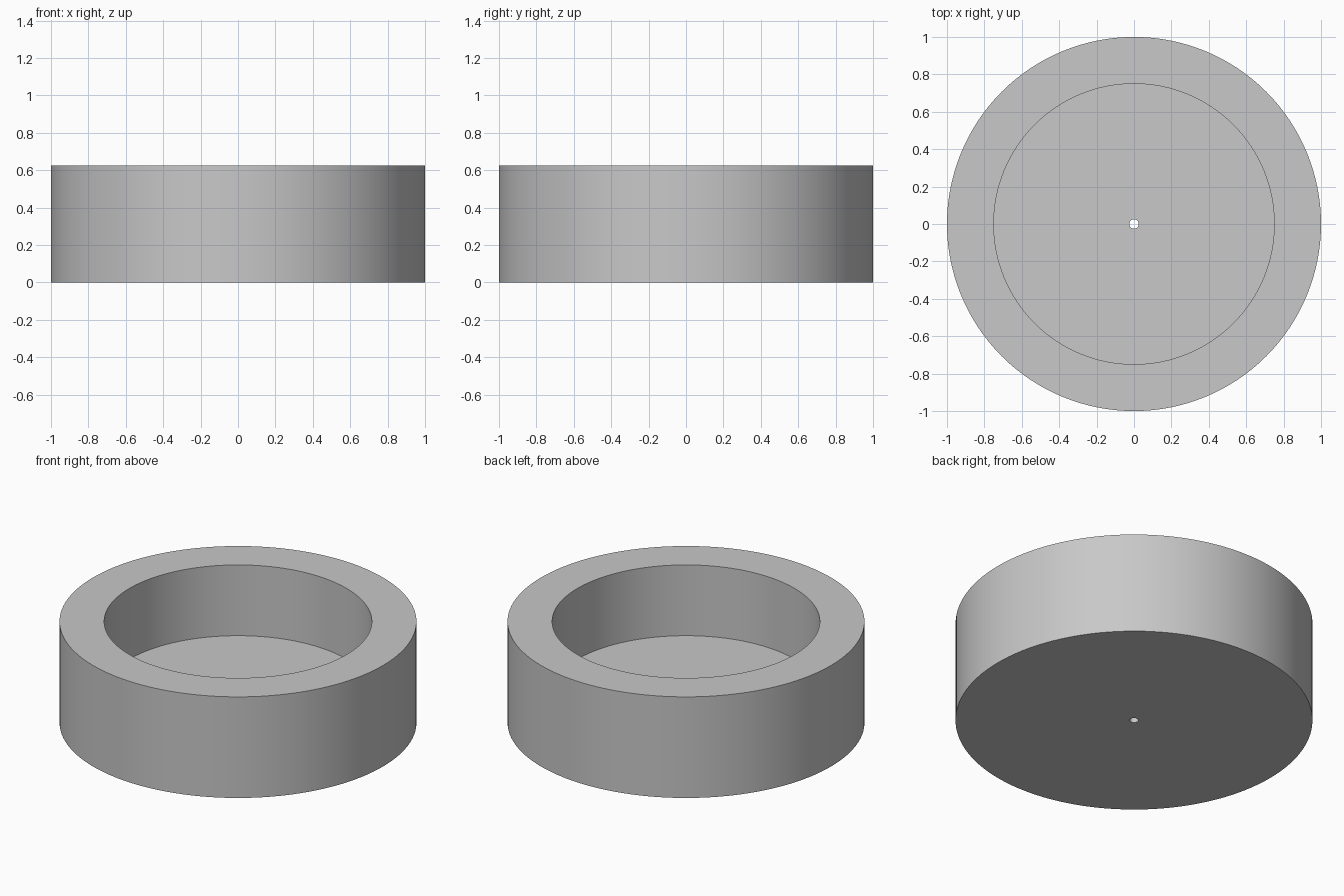
import bpy
import bmesh
import math

cube = bpy.data.objects.get("Cube")
if cube:
    bpy.data.objects.remove(cube, do_unlink=True)

OUTER, INNER, HOLE = 1.0, 0.75, 0.025
HEIGHT, FLOOR = 0.625, 0.1875
SEGMENTS = 128

# Plain grey finish
grey = bpy.data.materials.new("light_grey")
grey.use_nodes = True
colour = (0.58, 0.58, 0.58, 1)
grey.diffuse_color = colour
grey.node_tree.nodes["Principled BSDF"].inputs["Base Color"].default_value = colour

# Cross-section of the cup: wall, recessed floor and central through hole
profile = [(HOLE, 0), (OUTER, 0), (OUTER, HEIGHT),
           (INNER, HEIGHT), (INNER, FLOOR), (HOLE, FLOOR)]

# Turn the closed section about the z axis
bm = bmesh.new()
verts = [bm.verts.new((r, 0, z)) for r, z in profile]
edges = [bm.edges.new((v, verts[(i + 1) % len(verts)])) for i, v in enumerate(verts)]
bmesh.ops.spin(bm, geom=verts + edges, cent=(0, 0, 0), axis=(0, 0, 1),
               angle=math.tau, steps=SEGMENTS, use_merge=True)
bmesh.ops.remove_doubles(bm, verts=bm.verts[:], dist=0.0001)
bmesh.ops.recalc_face_normals(bm, faces=bm.faces[:])

mesh = bpy.data.meshes.new("round_cup")
bm.to_mesh(mesh)
bm.free()
mesh.materials.append(grey)
cup = bpy.data.objects.new("round_cup", mesh)
bpy.context.collection.objects.link(cup)

# Smooth round walls with crisp rims
bpy.ops.object.select_all(action="DESELECT")
cup.select_set(True)
bpy.context.view_layer.objects.active = cup
bpy.ops.object.shade_smooth_by_angle(angle=math.radians(30))
